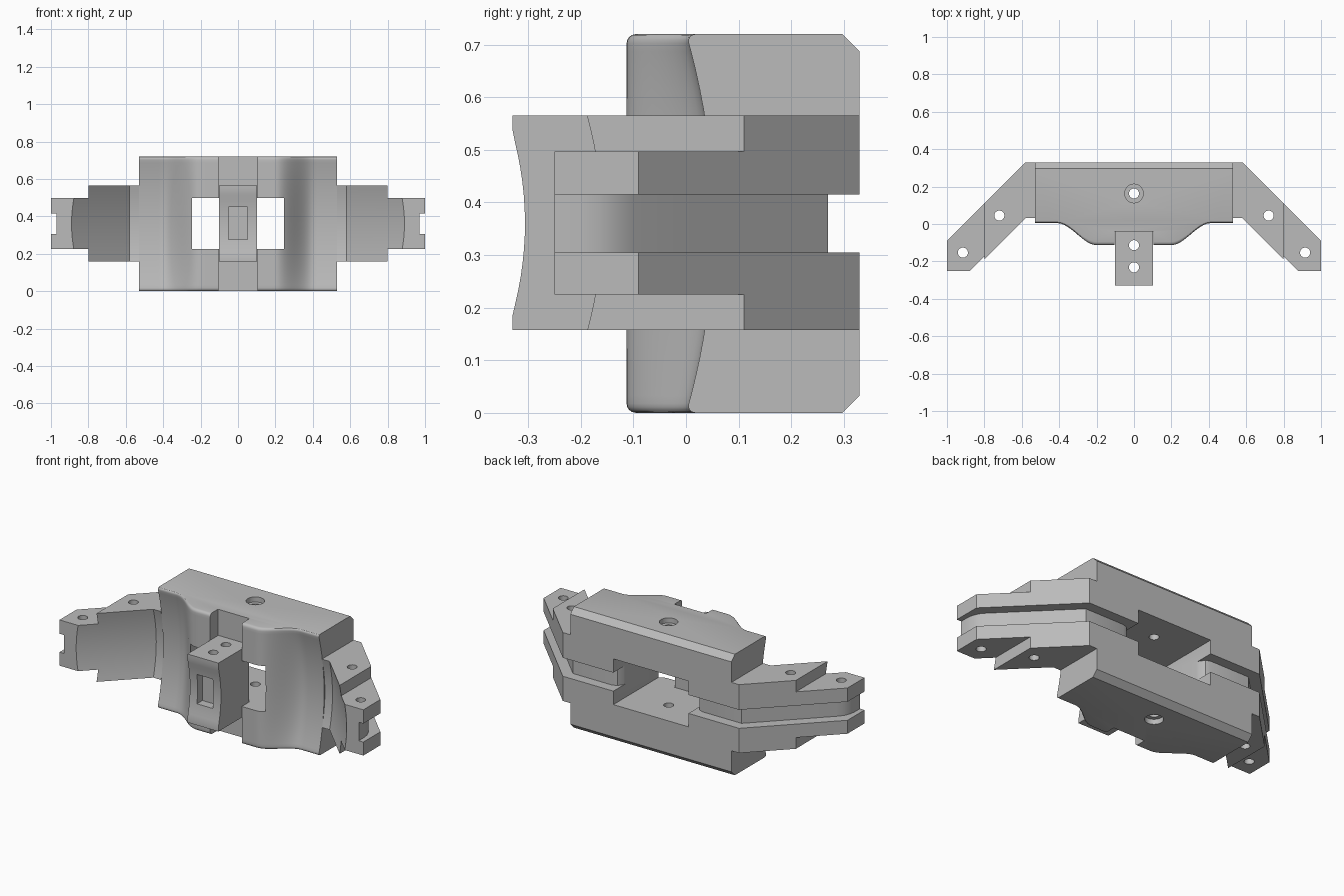
import bpy, bmesh, math

if "Cube" in bpy.data.objects:
    bpy.data.objects.remove(bpy.data.objects["Cube"])

MID = 0.36          # middle height
HEIGHT = 0.72
ARM = (0.158, 0.565)
TIP = (0.225, 0.497)
GROOVE = (0.305, 0.415)

grey = bpy.data.materials.new("plain grey")
grey.use_nodes = True
colour = (0.5, 0.5, 0.5, 1)
grey.diffuse_color = colour
grey.node_tree.nodes["Principled BSDF"].inputs["Base Color"].default_value = colour


def loft(name, sections):
    """Skin stacked outlines, each given as (z, [(x, y), ...])."""
    bm = bmesh.new()
    rings = [[bm.verts.new((x, y, z)) for x, y in pts] for z, pts in sections]
    n = len(rings[0])
    for a, b in zip(rings, rings[1:]):
        for i in range(n):
            j = (i + 1) % n
            bm.faces.new((a[i], a[j], b[j], b[i]))
    bm.faces.new(rings[0])
    bm.faces.new(rings[-1])
    bmesh.ops.recalc_face_normals(bm, faces=bm.faces)
    mesh = bpy.data.meshes.new(name)
    bm.to_mesh(mesh)
    bm.free()
    mesh.materials.append(grey)
    ob = bpy.data.objects.new(name, mesh)
    bpy.context.collection.objects.link(ob)
    return ob


def prism(name, pts, z0, z1):
    return loft(name, [(z0, pts), (z1, pts)])


def box(name, x0, x1, y0, y1, z0, z1):
    return prism(name, [(x0, y0), (x1, y0), (x1, y1), (x0, y1)], z0, z1)


def drill(x, y, r=0.027, z0=-0.1, z1=0.9):
    ring = [(x + r * math.cos(k * math.tau / 32), y + r * math.sin(k * math.tau / 32))
            for k in range(32)]
    return prism("drill", ring, z0, z1)


def cut(ob, cutters):
    bpy.context.view_layer.objects.active = ob
    for c in cutters:
        c.hide_render = True
        mod = ob.modifiers.new("cut", "BOOLEAN")
        mod.operation = "DIFFERENCE"
        mod.solver = "EXACT"
        mod.object = c
        bpy.ops.object.modifier_apply(modifier=mod.name)
        bpy.data.objects.remove(c)


def smooth(ob):
    bpy.ops.object.select_all(action="DESELECT")
    ob.select_set(True)
    bpy.context.view_layer.objects.active = ob
    bpy.ops.object.shade_smooth_by_angle(angle=math.radians(28))


def steps(z0, z1, n=16):
    return [z0 + (z1 - z0) * i / n for i in range(n + 1)]


# Body: bulged front, hollowed shoulders, rounded front lips, chamfered back edges
def body_outline(z):
    edge = min(z, HEIGHT - z)
    lip, chamfer = 0.018, 0.033
    inset = 0
    if edge < lip:
        inset = lip - math.sqrt(lip ** 2 - (lip - edge) ** 2)
    shoulder = 0.052 - 0.4 * (z - MID) ** 2
    pts = []
    for i in range(61):
        x = -0.53 + 1.06 * i / 60
        t = min(max((abs(x) - 0.2) / 0.21, 0), 1)
        t = t * t * (3 - 2 * t)
        pts.append((x, -0.113 + (shoulder + 0.113) * t + inset))
    back = 0.33 - max(0, chamfer - edge)
    return pts + [(0.53, back), (-0.53, back)]


rim = [0, 0.002, 0.006, 0.011, 0.018, 0.033]
levels = rim + steps(0.07, HEIGHT - 0.07) + [HEIGHT - e for e in reversed(rim)]
body = loft("body", [(z, body_outline(z)) for z in levels])

# Strap groove with rounded corners leading into the central opening
strap_groove = prism("groove_cutter", [
    (-0.6, 0.4), (-0.6, 0.27), (-0.3, 0.27), (-0.27, 0.26), (-0.25, 0.23), (-0.245, 0.2),
    (0.245, 0.2), (0.25, 0.23), (0.27, 0.26), (0.3, 0.27), (0.6, 0.27), (0.6, 0.4)], *GROOVE)
cut(body, [
    box("notch_cutter", -0.104, 0.104, -0.3, -0.04, -0.1, 0.9),
    box("window_cutter", -0.247, 0.247, -0.3, 0.5, *TIP),
    strap_groove,
    drill(0, 0.163),
    drill(0, 0.163, 0.05, -0.1, 0.03),
    drill(0, 0.163, 0.05, HEIGHT - 0.03, 0.9)])
smooth(body)


# Arms: swept back diagonally, hollow on the inner side
def hollow(z):
    return 0.64 - 0.67 * (z - MID) ** 2


def arm_outline(z, s):
    c = hollow(z)
    pts = [(0.53, 0.33), (0.58, 0.33), (0.8, 0.11),
           (0.8, c - 0.8), (0.58, c - 0.58), (0.53, c - 0.58)]
    return [(s * x, y) for x, y in pts]


def tip_outline(z, s):
    c = hollow(z)
    pts = [(0.8, 0.11), (1, -0.09), (1, -0.25), (c + 0.25, -0.25), (0.8, c - 0.8)]
    return [(s * x, y) for x, y in pts]


def arm_groove(s):
    pts = [(0.5, 0.27), (0.555, 0.27), (0.925, -0.1), (0.95, -0.13), (0.965, -0.165),
           (0.97, -0.2), (0.97, -0.3), (1.1, -0.3), (1.1, 0.4), (0.5, 0.4)]
    return prism("groove_cutter", [(s * x, y) for x, y in pts], *GROOVE)


for side, s in (("left", 1), ("right", -1)):
    arm = loft(side + "_arm", [(z, arm_outline(z, s)) for z in steps(*ARM)])
    cut(arm, [arm_groove(s), drill(s * 0.72, 0.045)])
    tip = loft(side + "_arm_tip", [(z, tip_outline(z, s)) for z in steps(*TIP)])
    cut(tip, [arm_groove(s), drill(s * 0.915, -0.153)])
    smooth(arm)
    smooth(tip)


# Centre block: hollow front face with a slot and two pin holes
def block_outline(z):
    front = max(-0.33, -0.306 - 0.8 * (z - MID) ** 2)
    return [(-0.102, front), (0.102, front), (0.102, -0.04), (-0.102, -0.04)]


block = loft("centre_block", [(z, block_outline(z)) for z in steps(*ARM)])
cut(block, [box("slot_cutter", -0.052, 0.052, -0.4, -0.26, 0.275, 0.45),
            drill(0, -0.113), drill(0, -0.232)])
smooth(block)
